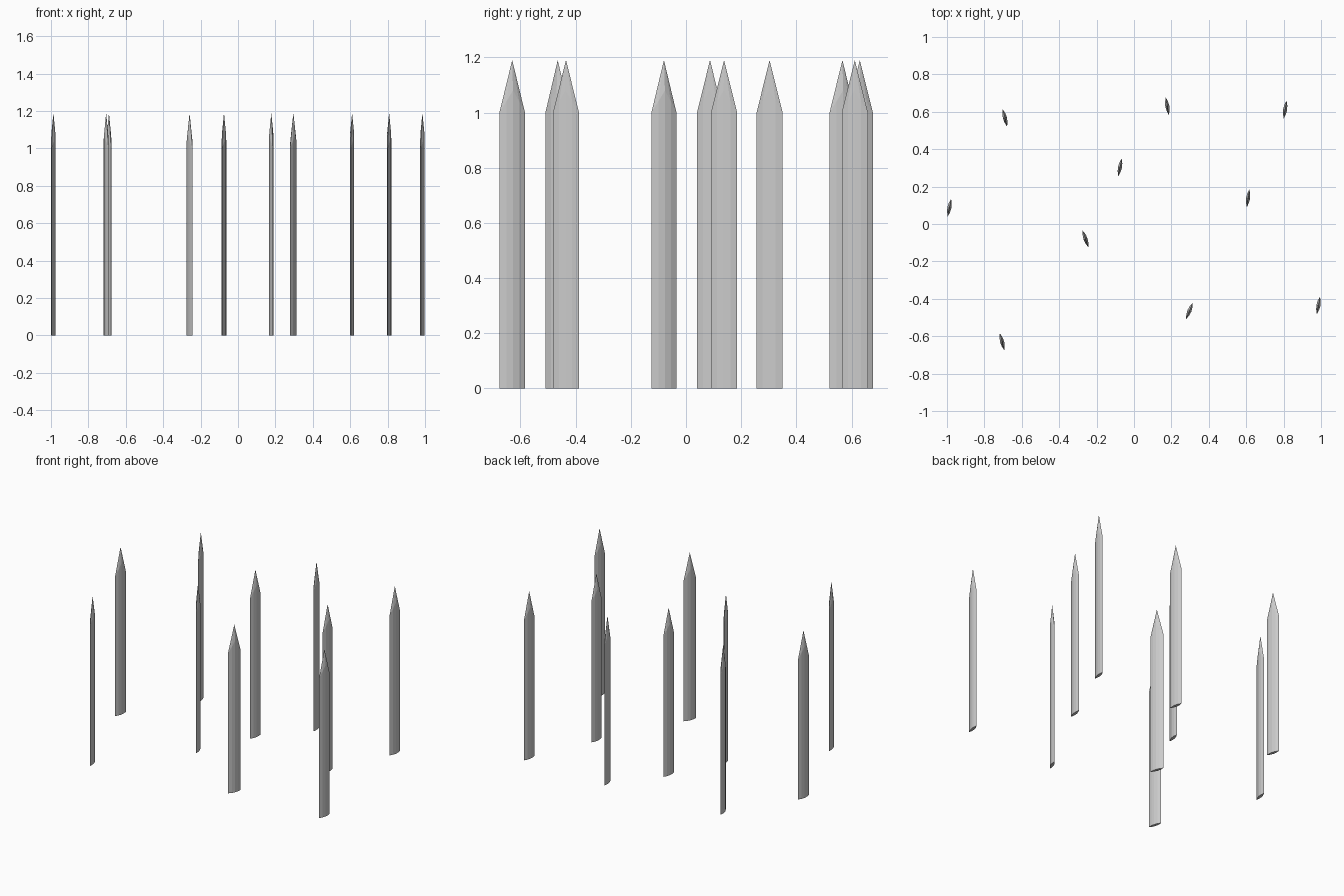
import bpy, bmesh, math

if "Cube" in bpy.data.objects:
    bpy.data.objects.remove(bpy.data.objects["Cube"])

# Lens cross-section of a stake: (x, y, top height), tips lie along y
SECTION = [(0, -0.048, 1.0), (0.008, -0.024, 1.04), (0.011, 0, 1.08), (0.008, 0.024, 1.04),
           (0, 0.048, 1.0), (-0.008, 0.024, 1.04), (-0.011, 0, 1.08), (-0.008, -0.024, 1.04)]
APEX = 1.19

# Stake placement: x, y, turn in degrees (positive leans towards +x at the back)
STAKES = [(-0.987, 0.087, 11), (-0.69, 0.567, -14), (0.178, 0.63, -10), (0.808, 0.612, 9),
          (-0.075, 0.303, 11), (0.61, 0.138, 8), (-0.259, -0.08, -19), (0.296, -0.465, 22),
          (0.986, -0.435, 10), (-0.705, -0.63, -15)]


def stake_mesh():
    bm = bmesh.new()
    low = [bm.verts.new((x, y, 0)) for x, y, z in SECTION]
    high = [bm.verts.new(p) for p in SECTION]
    tip = bm.verts.new((0, 0, APEX))
    n = len(SECTION)
    for i in range(n):
        j = (i + 1) % n
        bm.faces.new((low[i], low[j], high[j], high[i]))
        bm.faces.new((high[i], high[j], tip))
    bm.faces.new(low[::-1])
    bmesh.ops.recalc_face_normals(bm, faces=bm.faces)
    mesh = bpy.data.meshes.new("stake")
    bm.to_mesh(mesh)
    bm.free()
    return mesh


# Scattered pointed stakes
for k, (x, y, turn) in enumerate(STAKES):
    ob = bpy.data.objects.new(f"stake_{k + 1}", stake_mesh())
    ob.location = (x, y, 0)
    ob.rotation_euler.z = -math.radians(turn)
    bpy.context.collection.objects.link(ob)
